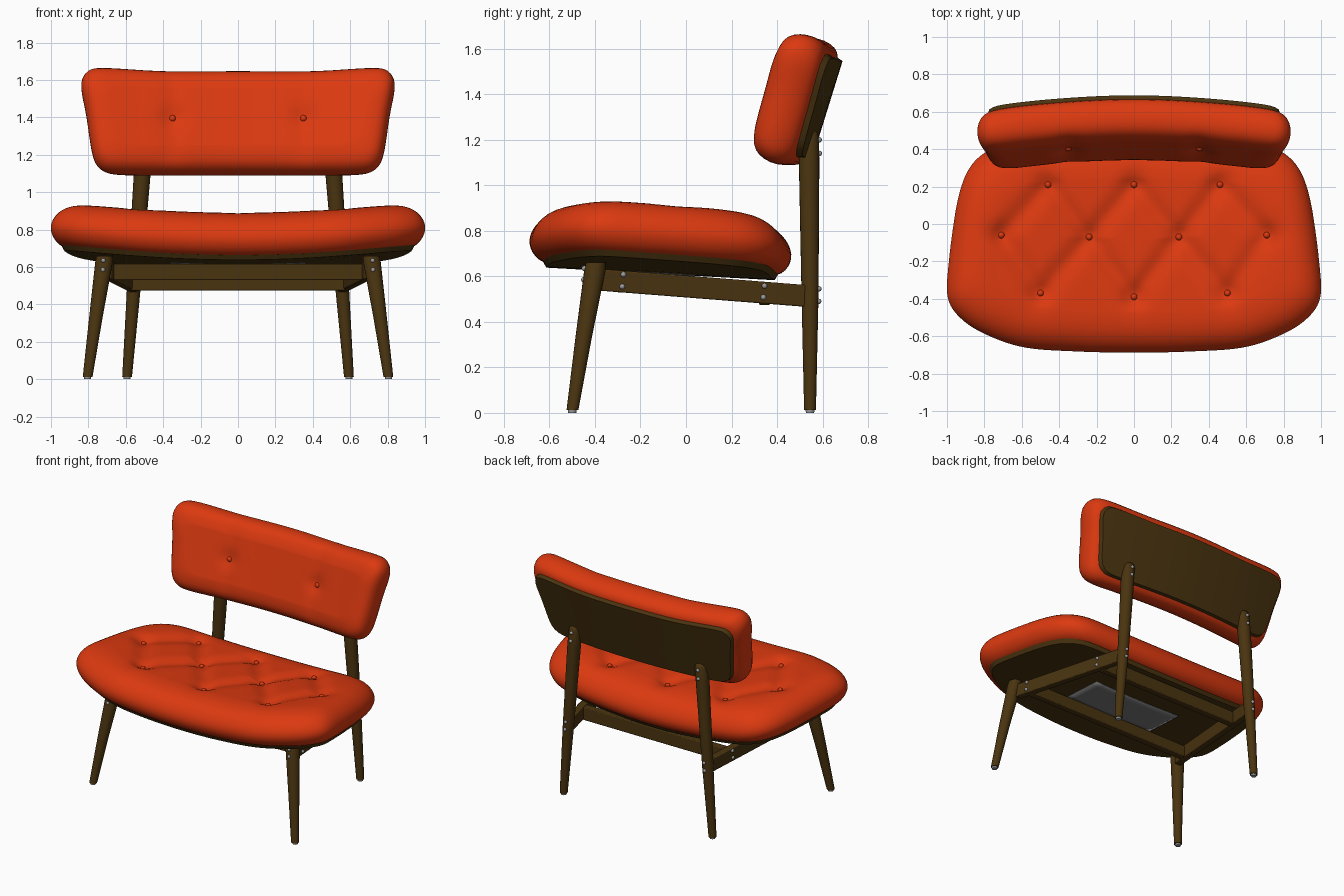
import bpy, bmesh, math
from mathutils import Vector

if "Cube" in bpy.data.objects:
    bpy.data.objects.remove(bpy.data.objects["Cube"])


def material(name, rgb):
    m = bpy.data.materials.new(name)
    m.diffuse_color = (*rgb, 1)
    m.use_nodes = True
    m.node_tree.nodes["Principled BSDF"].inputs["Base Color"].default_value = m.diffuse_color
    return m


RED = material("orange red fabric", (0.71, 0.041, 0.005))
WOOD = material("dark wood", (0.068, 0.034, 0.005))
STEEL = material("steel", (0.33, 0.33, 0.34))
GREY = material("grey patch", (0.2, 0.2, 0.2))


def finish(bm, name, mat, angle=40, subsurf=0, bevel=0):
    bmesh.ops.recalc_face_normals(bm, faces=bm.faces)
    me = bpy.data.meshes.new(name)
    bm.to_mesh(me)
    bm.free()
    me.materials.append(mat)
    ob = bpy.data.objects.new(name, me)
    bpy.context.collection.objects.link(ob)
    if bevel:
        b = ob.modifiers.new("bevel", 'BEVEL')
        b.width, b.segments = bevel, 2
    if subsurf:
        s = ob.modifiers.new("smooth", 'SUBSURF')
        s.levels = s.render_levels = subsurf
    bpy.ops.object.select_all(action='DESELECT')
    bpy.context.view_layer.objects.active = ob
    ob.select_set(True)
    bpy.ops.object.shade_smooth_by_angle(angle=math.radians(angle))
    return ob


def outline(half, n=112):
    """Closed smooth curve through mirrored half points, evenly resampled."""
    pts = [Vector(p) for p in half]
    pts += [Vector((-p.x, p.y)) for p in reversed(pts[1:-1])]
    m, dense = len(pts), []
    for i in range(m):
        a, b, c, d = (pts[(i + k - 1) % m] for k in range(4))
        for j in range(20):
            t = j / 20
            dense.append(0.5 * (2 * b + (c - a) * t + (2 * a - 5 * b + 4 * c - d) * t * t
                                + (3 * b - a - 3 * c + d) * t ** 3))
    acc = [0]
    for i in range(len(dense)):
        acc.append(acc[-1] + (dense[(i + 1) % len(dense)] - dense[i]).length)
    out, i = [], 0
    for k in range(n):
        s = acc[-1] * k / n
        while acc[i + 1] <= s:
            i += 1
        f = (s - acc[i]) / (acc[i + 1] - acc[i])
        out.append(dense[i].lerp(dense[(i + 1) % len(dense)], f))
    return out


def pad(name, mat, curve, centre, radii, profile, place, steps_low, steps_high, subsurf=0):
    """Body of rings: profile gives (inset, level); both ends are filled to the centre."""
    c = Vector(centre)

    def ring(d, k=1):
        return [c + Vector(((p.x - c.x) * (1 - d / radii[0]),
                            (p.y - c.y) * (1 - d / radii[1]))) * k for p in curve]
    (d0, t0), (d1, t1) = profile[0], profile[-1]
    rings = [(ring(d0, i / steps_low), t0) for i in range(1, steps_low)]
    rings += [(ring(d), t) for d, t in profile]
    rings += [(ring(d1, i / steps_high), t1) for i in range(steps_high - 1, 0, -1)]
    bm = bmesh.new()
    loops = [[bm.verts.new(place(p.x, p.y, t)) for p in r] for r, t in rings]
    low, high = bm.verts.new(place(*c, t0)), bm.verts.new(place(*c, t1))
    n = len(curve)
    for i in range(n):
        j = (i + 1) % n
        for a, b in zip(loops, loops[1:]):
            bm.faces.new((a[i], a[j], b[j], b[i]))
        bm.faces.new((low, loops[0][j], loops[0][i]))
        bm.faces.new((high, loops[-1][i], loops[-1][j]))
    return finish(bm, name, mat, 40, subsurf)


def seg_dist(p, a, b):
    t = max(0, min(1, (p - a).dot(b - a) / (b - a).length_squared))
    return (p - a - (b - a) * t).length


def tuft(x, y, buttons, creases, dip, fold):
    p = Vector((x, y))
    d = dip * max(math.exp(-((p - b).length / 0.06) ** 2) for b in buttons)
    return d + fold * max(math.exp(-(seg_dist(p, a, b) / 0.055) ** 2) for a, b in creases)


def blobs(name, mat, points, r):
    bm = bmesh.new()
    for p in points:
        g = bmesh.ops.create_uvsphere(bm, u_segments=12, v_segments=8, radius=r)
        bmesh.ops.translate(bm, verts=g["verts"], vec=p)
    return finish(bm, name, mat, 60)


def leg(name, mat, stations, n=20):
    """Round tapered post through (x, y, z, radius) stations."""
    bm = bmesh.new()
    loops = [[bm.verts.new((x + r * math.cos(a * math.tau / n), y + r * math.sin(a * math.tau / n), z))
              for a in range(n)] for x, y, z, r in stations]
    for a, b in zip(loops, loops[1:]):
        for i in range(n):
            bm.faces.new((a[i], a[(i + 1) % n], b[(i + 1) % n], b[i]))
    bm.faces.new(loops[0])
    bm.faces.new(loops[-1])
    return finish(bm, name, mat, 50)


def rail(name, a, b, half, h):
    """Board from a to b; half is the sideways half thickness vector, h the half height."""
    bm = bmesh.new()
    a, b, s, u = Vector(a), Vector(b), Vector(half), Vector((0, 0, h))
    ends = [[bm.verts.new(v) for v in (p - s - u, p + s - u, p + s + u, p - s + u)] for p in (a, b)]
    for i in range(4):
        j = (i + 1) % 4
        bm.faces.new((ends[0][i], ends[0][j], ends[1][j], ends[1][i]))
    for e in ends:
        bm.faces.new(e)
    return finish(bm, name, WOOD, 40, bevel=0.006)


# Seat cushion: dished, tilted back and diamond tufted
def seat_base(x, y):
    return 0.632 + 0.075 * x * x - 0.055 * (y + 0.5)


seat_buttons = [Vector(p) for p in [(-0.46, 0.21), (0, 0.21), (0.46, 0.21), (-0.71, -0.06), (-0.24, -0.07),
                                    (0.24, -0.07), (0.71, -0.06), (-0.5, -0.37), (0, -0.39), (0.5, -0.37)]]
seat_creases = [(a, b) for i, a in enumerate(seat_buttons) for b in seat_buttons[:i] if (a - b).length < 0.42]


def seat_place(x, y, t):
    z = seat_base(x, y) + 0.26 * t
    if t > 0.85:
        z -= tuft(x, y, seat_buttons, seat_creases, 0.022, 0.022) * (t - 0.85) / 0.15
    return Vector((x, y, z))


seat_curve = outline([(0, -0.69), (0.3, -0.684), (0.6, -0.66), (0.83, -0.575), (0.955, -0.48), (1.002, -0.38),
                      (0.992, -0.2), (0.967, 0), (0.94, 0.15), (0.895, 0.28), (0.82, 0.37), (0.7, 0.42),
                      (0.4, 0.45), (0, 0.465)])
seat_c, seat_r = (0, -0.11), (1.0, 0.57)
pad("seat_cushion", RED, seat_curve, seat_c, seat_r,
    [(0.13, 0.05), (0.065, 0.07), (0.025, 0.17), (0.004, 0.32), (0, 0.45), (0.01, 0.6), (0.04, 0.77),
     (0.09, 0.91), (0.15, 0.98), (0.21, 1.0)], seat_place, 6, 26, 1)
pad("seat_shell", WOOD, seat_curve, seat_c, seat_r, [(0.075, 0), (0.06, 0.1)], seat_place, 10, 10)
blobs("seat_buttons", RED, [seat_place(b.x, b.y, 1) + Vector((0, 0, 0.003)) for b in seat_buttons], 0.018)

# Grey patch under the seat
bm = bmesh.new()
bmesh.ops.create_grid(bm, x_segments=12, y_segments=6, size=0.5)
for v in bm.verts:
    x, y = v.co.x * 0.72, v.co.y * 0.32 - 0.12
    v.co = (x, y, seat_base(x, y) - 0.005)
patch = finish(bm, "underside_patch", GREY)
patch.modifiers.new("thickness", 'SOLIDIFY').thickness = 0.004

# Backrest: curved, leaning back, two buttons
back_buttons = [Vector((s * 0.35, 1.335)) for s in (-1, 1)]
back_creases = [(Vector((b.x, 1.1)), Vector((b.x, 1.6))) for b in back_buttons]


def back_place(x, v, t):
    depth = 0.228 * t
    if t > 0.8:
        depth -= tuft(x, v, back_buttons, back_creases, 0.018, 0.01) * (t - 0.8) / 0.2
    return Vector((x, 0.575 + 0.31 * (v - 1.22) - 0.11 * x * x - 0.955 * depth, v + 0.296 * depth))


back_curve = outline([(0, 1.06), (0.4, 1.06), (0.66, 1.065), (0.745, 1.095), (0.782, 1.17), (0.815, 1.38),
                      (0.842, 1.53), (0.825, 1.6), (0.75, 1.63), (0.4, 1.612), (0, 1.612)])
back_c, back_r = (0, 1.34), (0.82, 0.28)
pad("back_cushion", RED, back_curve, back_c, back_r,
    [(0.1, 0.03), (0.05, 0.05), (0.018, 0.15), (0, 0.4), (0.006, 0.65), (0.028, 0.85), (0.065, 0.95),
     (0.12, 1.0)], back_place, 6, 20, 1)
pad("back_shell", WOOD, back_curve, back_c, back_r, [(0.065, -0.05), (0.055, 0.08)], back_place, 10, 10)
blobs("back_buttons", RED, [back_place(b.x, b.y, 1) for b in back_buttons], 0.018)

# Cross rails
rail("front_rail", (-0.68, -0.28, 0.573), (0.68, -0.28, 0.573), (0, 0.025, 0), 0.043)
rail("rear_rail", (-0.575, 0.345, 0.522), (0.575, 0.345, 0.522), (0, 0.025, 0), 0.047)

# Legs, side rails, feet and screws on both sides
screws = []
for s, side in ((-1, "left"), (1, "right")):
    leg(side + "_front_leg", WOOD, [(s * 0.804, -0.499, 0.012, 0.026), (s * 0.76, -0.45, 0.33, 0.036),
                                    (s * 0.716, -0.4, 0.63, 0.047), (s * 0.712, -0.396, 0.66, 0.044)])
    leg(side + "_rear_leg", WOOD, [(s * 0.593, 0.545, 0.012, 0.026), (s * 0.556, 0.545, 0.5, 0.037),
                                   (s * 0.512, 0.541, 1.1, 0.045), (s * 0.503, 0.541, 1.21, 0.043),
                                   (s * 0.501, 0.541, 1.235, 0.035), (s * 0.5, 0.541, 1.245, 0.018)])
    rail(side + "_side_rail", (s * 0.7, -0.38, 0.585), (s * 0.555, 0.54, 0.513), (0.025, 0, 0), 0.048)
    leg(side + "_front_foot", STEEL, [(s * 0.805, -0.5, 0, 0.018), (s * 0.805, -0.5, 0.016, 0.02)])
    leg(side + "_rear_foot", STEEL, [(s * 0.593, 0.545, 0, 0.018), (s * 0.593, 0.545, 0.016, 0.02)])
    screws += [(s * 0.722, -0.449, 0.585), (s * 0.72, -0.447, 0.635),
               (s * 0.711, -0.28, 0.555), (s * 0.711, -0.275, 0.608),
               (s * 0.612, 0.34, 0.508), (s * 0.611, 0.345, 0.558),
               (s * 0.556, 0.583, 0.49), (s * 0.552, 0.584, 0.545),
               (s * 0.509, 0.586, 1.14), (s * 0.504, 0.585, 1.2)]
blobs("screws", STEEL, screws, 0.012)
